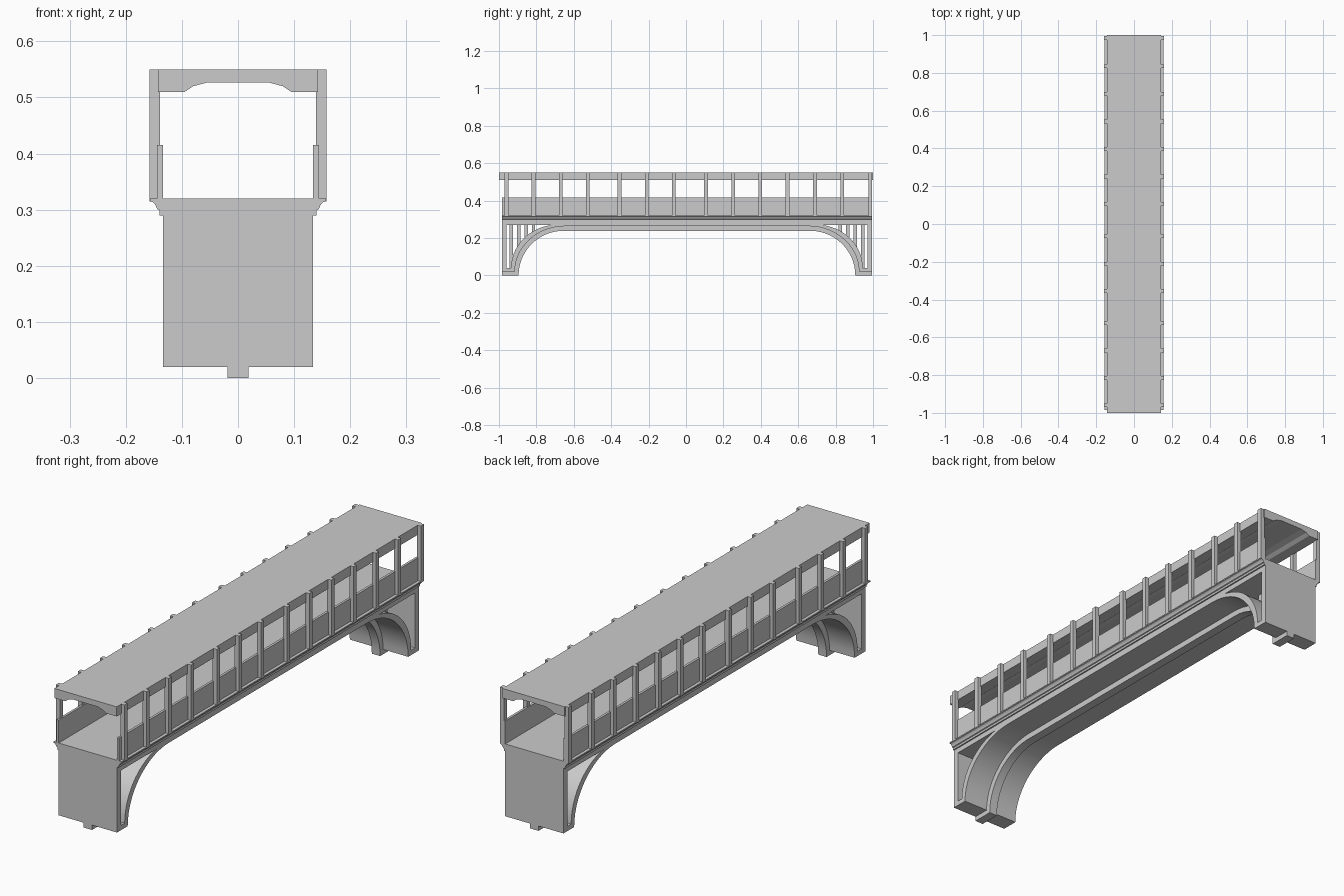
import bpy, bmesh, math
from mathutils import Vector

if "Cube" in bpy.data.objects:
    bpy.data.objects.remove(bpy.data.objects["Cube"])

C = 0.005          # bridge body centre in y
H = 0.99           # half length of the body


def finish(name, bm, smooth=False):
    bmesh.ops.recalc_face_normals(bm, faces=bm.faces[:])
    me = bpy.data.meshes.new(name)
    bm.to_mesh(me)
    bm.free()
    ob = bpy.data.objects.new(name, me)
    bpy.context.collection.objects.link(ob)
    if smooth:
        bpy.ops.object.select_all(action='DESELECT')
        ob.select_set(True)
        bpy.context.view_layer.objects.active = ob
        bpy.ops.object.shade_smooth_by_angle(angle=math.radians(25))
    return ob


def add_box(bm, x0, x1, y0, y1, z0, z1):
    vs = bmesh.ops.create_cube(bm, size=1)['verts']
    for v in vs:
        v.co = Vector(((x0 + x1) / 2 + v.co.x * (x1 - x0),
                       (y0 + y1) / 2 + v.co.y * (y1 - y0),
                       (z0 + z1) / 2 + v.co.z * (z1 - z0)))


def box(name, *dims):
    bm = bmesh.new()
    add_box(bm, *dims)
    return finish(name, bm)


def prism(name, pts, axis, a, b, smooth=False):
    """Extrude a 2D profile (x,z or y,z) along y or x from a to b."""
    bm = bmesh.new()
    co = (lambda p: (p[0], a, p[1])) if axis == 'y' else (lambda p: (a, p[0], p[1]))
    f = bm.faces.new([bm.verts.new(co(p)) for p in pts])
    ext = bmesh.ops.extrude_face_region(bm, geom=[f])['geom']
    vs = [v for v in ext if isinstance(v, bmesh.types.BMVert)]
    d = Vector((0, b - a, 0)) if axis == 'y' else Vector((b - a, 0, 0))
    bmesh.ops.translate(bm, verts=vs, vec=d)
    return finish(name, bm, smooth)


def arc(cu, a, z0, b, n=14):
    """Quarter ellipse from the foot to the crown, in (distance from centre, z)."""
    return [(cu + a * math.cos(t), z0 + b * math.sin(t))
            for t in (math.pi / 2 * i / n for i in range(n + 1))]


soffit = arc(0.65, 0.27, 0.02, 0.243)     # underside of the arch shell
back = arc(0.69, 0.25, 0.04, 0.231)       # upper side of the arch shell
rib_in = arc(0.66, 0.24, 0.0, 0.238)      # underside of the centre rib
rib_out = arc(0.67, 0.26, 0.02, 0.247)


def back_z(u):
    return 0.04 + 0.231 * math.sqrt(max(0, 1 - ((u - 0.69) / 0.25) ** 2)) if u < 0.94 else 0.04


# Deck and ends
box('deck', -0.134, 0.134, C - H, C + H, 0.268, 0.32)
box('deck_soffit', -0.134, 0.134, C - 0.69, C + 0.69, 0.263, 0.269)
for s, tag in ((-1, 'front'), (1, 'back')):
    side = lambda pts: [(C + s * u, z) for u, z in pts]
    y0, y1 = sorted((C + s * H, C + s * 0.965))
    box(tag + '_end_wall', -0.134, 0.134, y0, y1, 0.02, 0.27)
    # curved shell with flat foot
    prism(tag + '_arch_shell', side([(0.967, 0.04), (0.967, 0.02)] + soffit +
          [(0.65, 0.27)] + back[::-1]), 'x', -0.134, 0.134, True)
    # spandrel columns standing on the centre rib
    bm = bmesh.new()
    for u in (0.82, 0.86, 0.90, 0.94):
        yc = C + s * u
        add_box(bm, -0.019, 0.019, yc - 0.009, yc + 0.009, back_z(u + 0.009) - 0.008, 0.27)
    finish(tag + '_spandrel_columns', bm)

# Centre rib running under the whole span
foot = [(H, 0.0), (H, 0.022)]
half = foot[::-1] + rib_in
inner = [(C + u, z) for u, z in half] + [(C - u, z) for u, z in half[::-1]]
outer = [(C - u, z) for u, z in rib_out] + [(C + u, z) for u, z in rib_out[::-1]]
prism('centre_rib', inner + outer, 'x', -0.019, 0.019, True)

# Moulding, railing and posts on each side
cornice = [(0.132, 0.32), (0.157, 0.32), (0.157, 0.315), (0.151, 0.313), (0.147, 0.308),
           (0.144, 0.301), (0.14, 0.299), (0.14, 0.29), (0.132, 0.29)]
post_y = (-0.96, -0.815, -0.67, -0.525, -0.355, -0.21, -0.065,
          0.107, 0.252, 0.397, 0.543, 0.69, 0.835, 0.985)
for s, tag in ((-1, 'left'), (1, 'right')):
    prism(tag + '_cornice', [(s * x, z) for x, z in cornice], 'y', C - H, C + H)
    x0, x1 = sorted((s * 0.134, s * 0.144))
    box(tag + '_railing', x0, x1, C - H, C + H, 0.318, 0.415)
    x0, x1 = sorted((s * 0.139, s * 0.158))
    bm = bmesh.new()
    for y in post_y:
        add_box(bm, x0, x1, y - 0.01, y + 0.01, 0.315, 0.55)
    finish(tag + '_posts', bm)

# Roof with arched ceiling
ceil = [(0.143, 0.51), (0.095, 0.51), (0.08, 0.52), (0.065, 0.524), (0.054, 0.527)]
prism('roof', [(-0.143, 0.55), (0.143, 0.55)] + ceil +
      [(-x, z) for x, z in ceil[::-1]], 'y', -1.0, 1.0)
